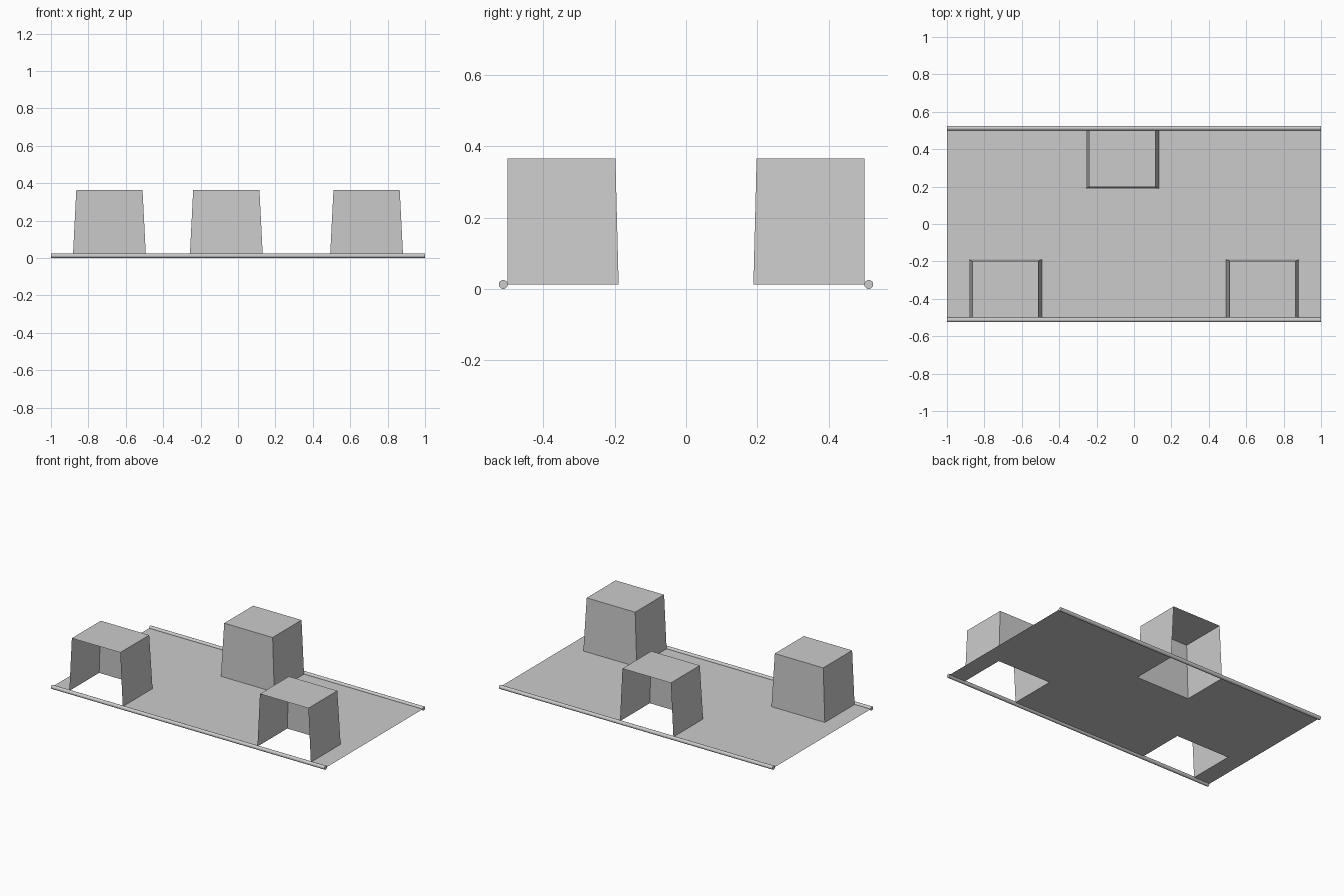
import bpy, bmesh, math

if "Cube" in bpy.data.objects:
    bpy.data.objects.remove(bpy.data.objects["Cube"])

R = 0.0125                      # rail radius, also the sheet height
EDGE, TOP = 0.5, 0.365          # sheet half depth, hood height
BASE_W, TOP_W = 0.195, 0.177    # hood half widths
BASE_Y, TOP_Y = 0.189, 0.198    # hood inner wall, distance from centre line
HOODS = [("front_left_hood", -0.6875, -1), ("front_right_hood", 0.6875, -1),
         ("back_hood", -0.0625, 1)]


def mesh_object(name, verts, faces):
    bm = bmesh.new()
    vs = [bm.verts.new(v) for v in verts]
    for f in faces:
        bm.faces.new([vs[i] for i in f])
    bm.normal_update()
    me = bpy.data.meshes.new(name)
    bm.to_mesh(me)
    bm.free()
    ob = bpy.data.objects.new(name, me)
    bpy.context.collection.objects.link(ob)
    return ob


def notch(x, side):
    # Outline of one cut-out, walked counter-clockwise around the sheet
    d = -side
    return [(x - d * BASE_W, side * EDGE), (x - d * BASE_W, side * BASE_Y),
            (x + d * BASE_W, side * BASE_Y), (x + d * BASE_W, side * EDGE)]


# Flat sheet with a notch below each hood
outline = [(-1, -EDGE)] + notch(HOODS[0][1], -1) + notch(HOODS[1][1], -1)
outline += [(1, -EDGE), (1, EDGE)] + notch(HOODS[2][1], 1) + [(-1, EDGE)]
mesh_object("floor_sheet", [(x, y, R) for x, y in outline], [range(len(outline))])

# Tapered hoods, open below and towards the outer edge
for name, x, s in HOODS:
    verts = []
    for w, y, z in ((BASE_W, BASE_Y, R), (TOP_W, TOP_Y, TOP)):
        verts += [(x - w, s * EDGE, z), (x - w, s * y, z),
                  (x + w, s * y, z), (x + w, s * EDGE, z)]
    faces = [(0, 1, 5, 4), (1, 2, 6, 5), (2, 3, 7, 6), (4, 5, 6, 7)]
    if s < 0:
        faces = [f[::-1] for f in faces]
    mesh_object(name, verts, faces)

# Round rails along both long edges
for name, s in (("front_rail", -1), ("back_rail", 1)):
    bpy.ops.mesh.primitive_cylinder_add(vertices=24, radius=R, depth=2,
                                        location=(0, s * (EDGE + R), R),
                                        rotation=(0, math.pi / 2, 0))
    rail = bpy.context.object
    rail.name = name
    bpy.ops.object.shade_smooth_by_angle(angle=math.radians(40))
